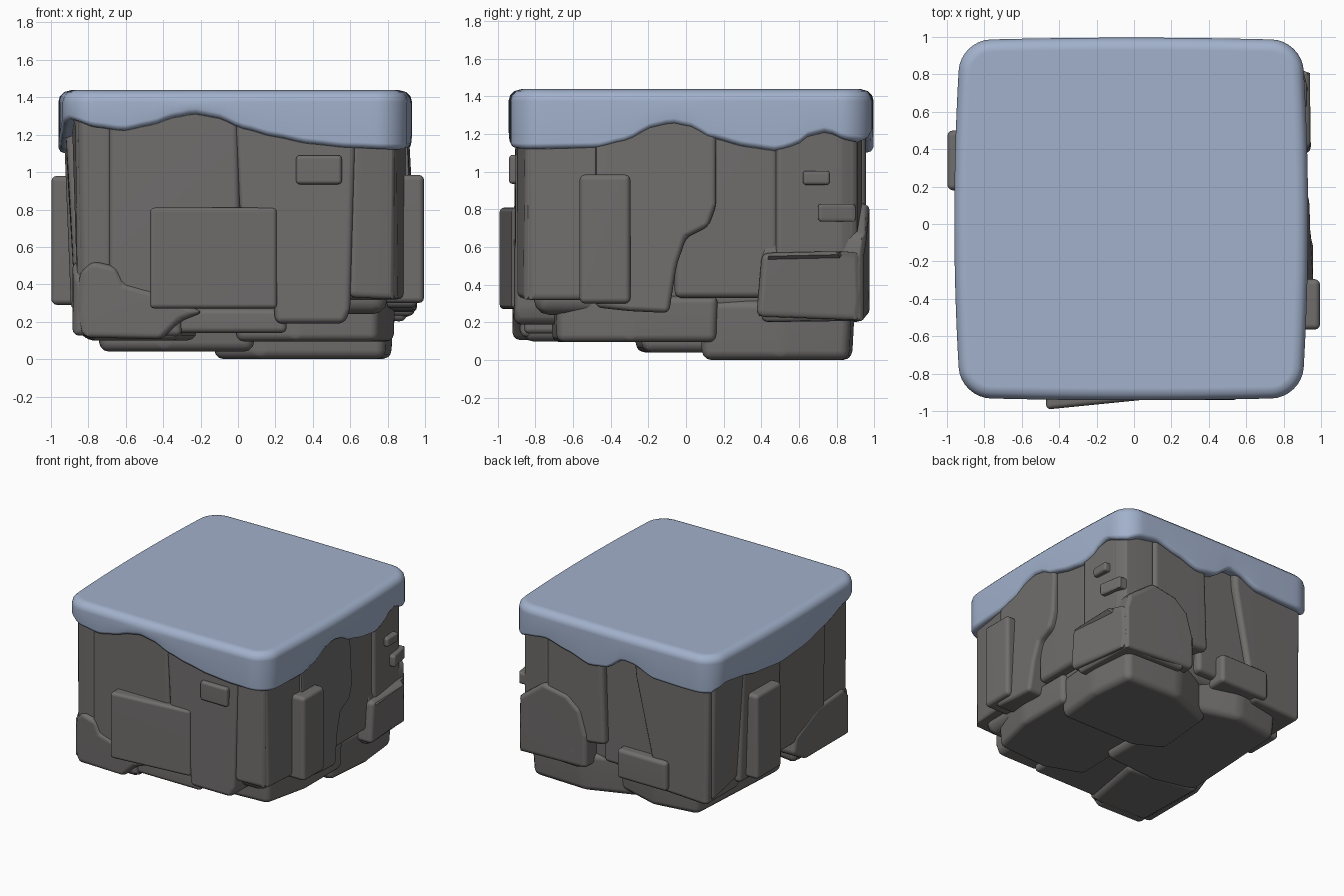
import bpy, bmesh, math

if "Cube" in bpy.data.objects:
    bpy.data.objects.remove(bpy.data.objects["Cube"])


def material(name, rgb):
    m = bpy.data.materials.new(name)
    m.diffuse_color = (*rgb, 1)
    m.use_nodes = True
    m.node_tree.nodes["Principled BSDF"].inputs["Base Color"].default_value = m.diffuse_color
    return m


ROCK = material("dark grey rock", (0.163, 0.155, 0.152))
SNOW = material("pale blue snow", (0.36, 0.44, 0.60))
HX, HY, R = .912, .955, .16      # snow plan half sizes and corner radius
CX, CY = -.015, .027             # snow plan centre
T = 1.36                         # stone tops, hidden inside the snow

# Maps (u, v, depth outward) to world space for every side of the block
SIDES = {
    "front": lambda u, v, d: (u, -d, v),
    "back": lambda u, v, d: (u, d, v),
    "right": lambda u, v, d: (d, u, v),
    "left": lambda u, v, d: (-d, u, v),
    "down": lambda u, v, d: (u, v, -d),
}


def finish(name, bm, mat):
    bmesh.ops.recalc_face_normals(bm, faces=bm.faces[:])
    me = bpy.data.meshes.new(name)
    bm.to_mesh(me)
    bm.free()
    me.materials.append(mat)
    ob = bpy.data.objects.new(name, me)
    bpy.context.collection.objects.link(ob)
    bpy.ops.object.select_all(action='DESELECT')
    ob.select_set(True)
    bpy.context.view_layer.objects.active = ob
    bpy.ops.object.shade_smooth_by_angle(angle=math.radians(45))
    ob.modifiers.new("even shading", 'WEIGHTED_NORMAL').keep_sharp = True
    return ob


def round_corner(co, grow):
    """Pull a point inside the rounded plan of the block."""
    x, y = co.x - CX, co.y - CY
    bx = HX - .025 + grow
    by = HY - .025 + grow
    if co.z > 1.1:
        lx = bx + .035 * max(0, 1 - (y / HY) ** 2)
        x = max(-lx, min(lx, x))
        y = max(-by, min(by, y))
    r = .17
    dx, dy = abs(x) - (bx - r), abs(y) - (by - r)
    if dx > 0 and dy > 0:
        k = math.hypot(dx, dy)
        if k > r:
            x = math.copysign(bx - r + dx * r / k, x)
            y = math.copysign(by - r + dy * r / k, y)
    co.x, co.y = x + CX, y + CY


def slab(name, side, poly, outer, inner=0.5, du=0.0, dv=0.0, bevel=0.035, taper=1.0, grow=0.0):
    """Rounded stone: outline extruded outward, outer face may lean and shrink."""
    f = SIDES[side]
    cu = sum(p[0] for p in poly) / len(poly)
    cv = sum(p[1] for p in poly) / len(poly)
    bm = bmesh.new()
    a = [bm.verts.new(f(u, v, inner)) for u, v in poly]
    b = []
    for u, v in poly:
        d = outer + du * u + dv * (v - 0.7)
        b.append(bm.verts.new(f(cu + (u - cu) * taper, cv + (v - cv) * taper, d)))
    bm.faces.new(a)
    bm.faces.new(b)
    n = len(poly)
    for i in range(n):
        j = (i + 1) % n
        bm.faces.new((a[i], a[j], b[j], b[i]))
    bmesh.ops.recalc_face_normals(bm, faces=bm.faces[:])
    bmesh.ops.bevel(bm, geom=bm.edges[:], offset=bevel, segments=3, profile=0.5,
                    affect='EDGES', clamp_overlap=True)
    for v in bm.verts:
        round_corner(v.co, grow)
    return finish(name, bm, ROCK)


def rect(u0, u1, v0, v1):
    return [(u0, v0), (u1, v0), (u1, v1), (u0, v1)]


# Inner core
slab("rock_core", "down", rect(-.82, .83, -.84, .87), -.24, inner=-1.38, taper=.96, bevel=.08)

# Front stones
slab("front_left_column", "front", [(-.84, .3), (-.67, .3), (-.67, T), (-.86, T)], .885)
slab("front_middle_left_column", "front", [(-.69, .3), (.02, .28), (0, T), (-.69, T)], .905)
slab("front_middle_right_column", "front",
     [(.2, .19), (.57, .19), (.6, .26), (.635, T), (-.02, T), (.01, .8), (.18, .4)], .912)
slab("front_right_column", "front", [(.59, .33), (.87, .32), (.9, T), (.61, T)], .895)
slab("front_slab", "front", rect(-.47, .21, .27, .81), .945, du=-.1, bevel=.025)
slab("front_brick", "front", rect(.31, .555, .935, 1.09), .94, bevel=.02)
slab("front_left_boulder", "front",
     [(-.83, .11), (-.4, .1), (-.3, .2), (-.17, .25), (-.47, .37), (-.61, .41), (-.65, .5),
      (-.78, .53), (-.86, .46), (-.88, .26)], .92, inner=.25, taper=.97, grow=.01)

# Right stones
slab("right_front_column", "right", [(-.86, .32), (-.46, .32), (-.46, T), (-.88, T)], .9, dv=.02)
slab("right_middle_panel", "right",
     [(-.48, .28), (-.3, .26), (-.09, .25), (-.05, .5), (0, .65), (.12, .71), (.16, .82),
      (.16, T), (-.48, T)], .94, dv=-.04, bevel=.03)
slab("right_recessed_column", "right", rect(-.06, .49, .33, T), .885)
slab("right_back_column", "right", rect(.475, .83, .4, T), .905)
slab("right_corner_column", "right", rect(.8, .93, .4, T), .88)
slab("right_slab", "right", rect(-.565, -.295, .3, .985), .995, bevel=.03)
slab("right_small_brick", "right", rect(.62, .765, .93, 1.005), .925, bevel=.018)
slab("right_low_brick", "right", rect(.7, .915, .735, .83), .93, bevel=.02, grow=.03)
slab("right_corner_boulder", "right",
     [(.37, .23), (.95, .21), (.975, .32), (.96, .57), (.82, .58), (.40, .57)], .945,
     inner=.3, taper=.99, grow=.025)

# Back stones
slab("back_corner_boulder", "back",
     [(.90, .2), (.22, .23), (.22, .5), (.28, .7), (.4, .8), (.62, .84), (.86, .66), (.90, .56)],
     .975, inner=.4, taper=.98, grow=.025)
slab("back_right_column", "back", rect(.58, .88, .4, T), .935)
slab("back_middle_panel", "back", [(.07, .46), (.6, .4), (.6, T), (.1, T)], .955)
slab("back_recessed_column", "back", rect(-.38, .12, .3, T), .9)
slab("back_left_panel", "back",
     [(-.84, .2), (-.4, .22), (-.33, .5), (-.2, 1.1), (-.18, T), (-.88, T)], .945, dv=.02)
slab("back_slab", "back", rect(-.5, -.05, .24, .48), .975, bevel=.03)

# Left stones
slab("left_back_column", "left", [(.55, .3), (.88, .22), (.91, T), (.52, T)], .885, dv=.06)
slab("left_middle_column", "left", rect(.08, .57, .26, T), .91, dv=.04)
slab("left_wide_column", "left", [(-.55, .3), (.1, .3), (.1, T), (-.5, T)], .895, dv=.06)
slab("left_front_column", "left", [(-.86, .3), (-.5, .3), (-.48, T), (-.88, T)], .87, dv=.03)
slab("left_slab", "left", rect(.18, .5, .29, .98), .998, bevel=.03)
slab("left_front_boulder", "left",
     [(-.88, .12), (-.3, .12), (-.12, .22), (-.15, .36), (-.45, .5), (-.8, .53), (-.89, .42)],
     .885, inner=.3, taper=.97, grow=.01)

# Underside stones
slab("base_back_right", "down",
     [(-.15, .2), (.1, .07), (.8, .07), (.84, .5), (.8, .88), (.3, .9), (-.1, .75)], 0,
     inner=-.32, taper=.96, bevel=.05)
slab("base_front_right", "down",
     [(-.02, -.6), (.3, -.72), (.75, -.69), (.84, -.3), (.84, .17), (0, .17)], -.095,
     inner=-.34, taper=.98, bevel=.04)
slab("base_back_left", "down",
     [(-.76, -.2), (-.4, -.29), (.1, -.25), (.1, .78), (-.3, .9), (-.7, .84)], -.04,
     inner=-.34, taper=.96, bevel=.05)
slab("base_front_middle", "down", rect(-.34, .26, -.86, -.15), -.14, inner=-.27, bevel=.03)
slab("base_front_left", "down",
     [(-.82, -.86), (-.3, -.88), (-.2, -.3), (-.84, -.2)], -.1, inner=-.4, taper=.96, bevel=.05)

# Snow cap: bottom edge heights along each side
EDGE = {
    "front": [(-.9, 1.28), (-.75, 1.24), (-.6, 1.22), (-.45, 1.25), (-.33, 1.29), (-.22, 1.31),
              (-.1, 1.29), (.05, 1.23), (.2, 1.19), (.4, 1.15), (.6, 1.13), (.9, 1.12)],
    "right": [(-.9, 1.12), (-.5, 1.125), (-.35, 1.16), (-.2, 1.235), (-.1, 1.255), (0, 1.235),
              (.1, 1.18), (.3, 1.13), (.45, 1.11), (.55, 1.135), (.63, 1.19), (.72, 1.21),
              (.82, 1.17), (.95, 1.15)],
    "back": [(-.9, 1.13), (-.66, 1.13), (-.38, 1.14), (-.2, 1.21), (-.1, 1.22), (.05, 1.12),
             (.2, 1.1), (.4, 1.16), (.6, 1.21), (.75, 1.19), (.9, 1.15)],
    "left": [(-.9, 1.28), (-.75, 1.25), (-.5, 1.18), (-.2, 1.12), (.1, 1.1), (.4, 1.13),
             (.6, 1.17), (.78, 1.19), (.95, 1.13)],
}


def edge_height(x, y):
    if abs(x) / HX > abs(y) / HY:
        pts, u = EDGE["right" if x > 0 else "left"], y
    else:
        pts, u = EDGE["back" if y > 0 else "front"], x
    if u <= pts[0][0]:
        return pts[0][1]
    for (a, za), (b, zb) in zip(pts, pts[1:]):
        if u <= b:
            t = (u - a) / (b - a)
            return za + (zb - za) * (t * .5 + t * t * (3 - 2 * t) * .5)
    return pts[-1][1]


# Rounded, slightly bulging plan outline (position and outward direction)
plan = []
corners = [(1, -1, -90), (1, 1, 0), (-1, 1, 90), (-1, -1, 180)]
for k, (sx, sy, start) in enumerate(corners):
    cx, cy = sx * (HX - R), sy * (HY - R)
    ex, ey = corners[(k + 1) % 4][0] * (HX - R), corners[(k + 1) % 4][1] * (HY - R)
    for i in range(9 + 35):
        a = math.radians(start + 90 * min(i, 8) / 8)
        t = max(0, i - 8) / 36
        c, s = math.cos(a), math.sin(a)
        plan.append((cx + (ex - cx) * t + R * c, cy + (ey - cy) * t + R * s, c, s))

# Rings: (inset, height above wavy edge, or absolute height)
rings = [(.16, .03, 0), (.035, 0, 0), (.012, .008, 0), (0, .03, 0), (0, 0, 1.375),
         (.008, 0, 1.405), (.03, 0, 1.428), (.065, 0, 1.438)]
bm = bmesh.new()
loops = []
for inset, lift, absolute in rings:
    loop = []
    for x, y, nx, ny in plan:
        z = absolute or edge_height(x, y) + lift
        px, py = x - nx * inset, y - ny * inset
        px *= 1 + .037 * (1 - (y / HY) ** 2)
        py *= 1 + .015 * (1 - (x / HX) ** 2)
        loop.append(bm.verts.new((px + CX, py + CY, z)))
    loops.append(loop)
n = len(plan)
for lo, hi in zip(loops, loops[1:]):
    for i in range(n):
        j = (i + 1) % n
        bm.faces.new((lo[i], lo[j], hi[j], hi[i]))
bm.faces.new(loops[-1])
bm.faces.new(loops[0])
finish("snow_cap", bm, SNOW)
